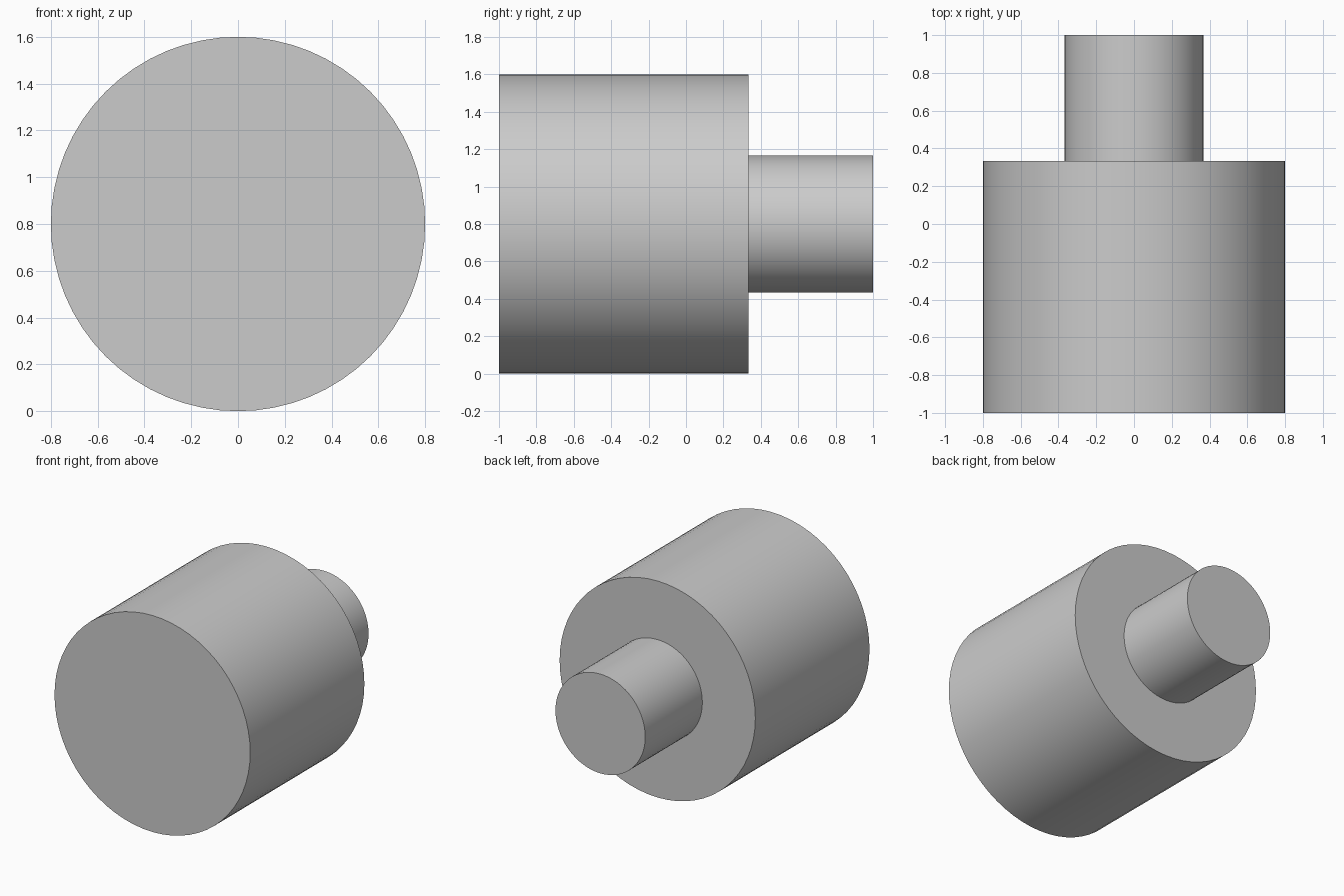
import bpy
import bmesh
import math
from mathutils import Matrix

cube = bpy.data.objects.get("Cube")
if cube:
    bpy.data.objects.remove(cube, do_unlink=True)

AXIS_HEIGHT = 0.8
SEGMENTS = 64

grey = bpy.data.materials.new("plain grey")
grey.use_nodes = True
colour = (0.6, 0.6, 0.6, 1)
grey.diffuse_color = colour
grey.node_tree.nodes["Principled BSDF"].inputs["Base Color"].default_value = colour


def lathe(name, profile):
    """Turn (radius, y) points around the horizontal axis, closing both ends."""
    bm = bmesh.new()
    rings = []
    for radius, y in profile:
        ring = bmesh.ops.create_circle(
            bm, segments=SEGMENTS, radius=radius,
            matrix=Matrix.Translation((0, y, AXIS_HEIGHT)) @ Matrix.Rotation(math.pi / 2, 4, "X"))
        rings.append(ring["verts"])
    for a, b in zip(rings, rings[1:]):
        for i in range(SEGMENTS):
            j = (i + 1) % SEGMENTS
            bm.faces.new((a[i], a[j], b[j], b[i]))
    bm.faces.new(rings[0])
    bm.faces.new(rings[-1])
    bmesh.ops.recalc_face_normals(bm, faces=bm.faces)
    mesh = bpy.data.meshes.new(name)
    bm.to_mesh(mesh)
    bm.free()
    mesh.materials.append(grey)
    obj = bpy.data.objects.new(name, mesh)
    bpy.context.collection.objects.link(obj)
    bpy.ops.object.select_all(action="DESELECT")
    obj.select_set(True)
    bpy.context.view_layer.objects.active = obj
    bpy.ops.object.shade_smooth_by_angle(angle=math.radians(30))


# Wide drum at the front stepping down to a narrow stem at the back
lathe("stepped_peg", [(0.8, -1), (0.8, 0.333), (0.367, 0.333), (0.367, 1)])
